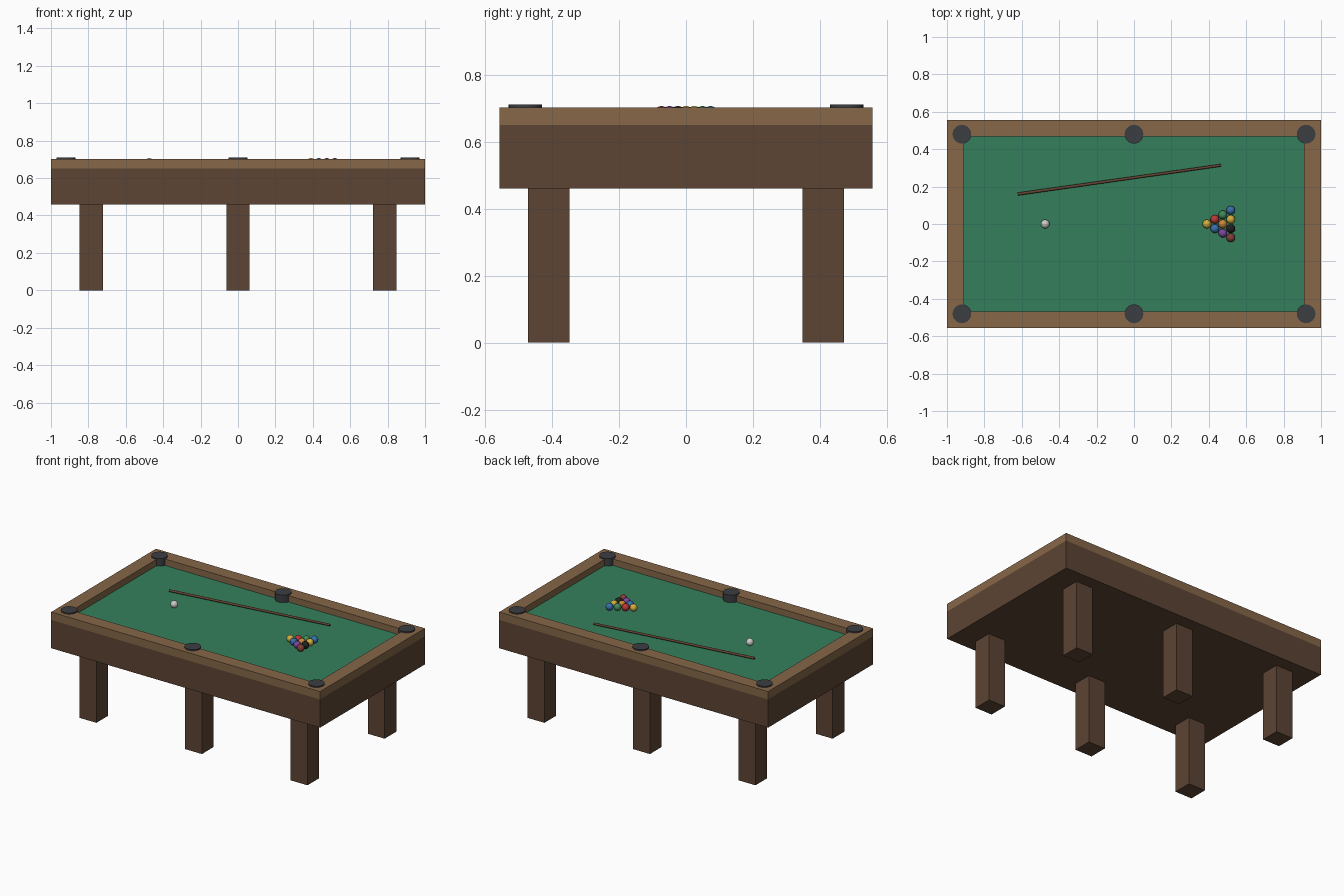
import bpy, bmesh, math
from mathutils import Vector

if "Cube" in bpy.data.objects:
    bpy.data.objects.remove(bpy.data.objects["Cube"])


def material(name, rgb):
    m = bpy.data.materials.new(name)
    m.diffuse_color = (*rgb, 1)
    m.use_nodes = True
    m.node_tree.nodes["Principled BSDF"].inputs["Base Color"].default_value = m.diffuse_color
    return m


def finish(name, bm, mat, smooth=False):
    bmesh.ops.recalc_face_normals(bm, faces=bm.faces[:])
    me = bpy.data.meshes.new(name)
    bm.to_mesh(me)
    bm.free()
    ob = bpy.data.objects.new(name, me)
    bpy.context.collection.objects.link(ob)
    me.materials.append(mat)
    if smooth:
        bpy.ops.object.select_all(action='DESELECT')
        bpy.context.view_layer.objects.active = ob
        ob.select_set(True)
        bpy.ops.object.shade_smooth_by_angle(angle=math.radians(40))
    return ob


def box(name, center, size, mat):
    bm = bmesh.new()
    bmesh.ops.create_cube(bm, size=1)
    bmesh.ops.scale(bm, vec=size, verts=bm.verts)
    ob = finish(name, bm, mat)
    ob.location = center
    return ob


def rod(name, a, b, r1, r2, mat, segments):
    a, b = Vector(a), Vector(b)
    bm = bmesh.new()
    bmesh.ops.create_cone(bm, cap_ends=True, segments=segments,
                          radius1=r1, radius2=r2, depth=(b - a).length)
    ob = finish(name, bm, mat, True)
    ob.location = (a + b) / 2
    ob.rotation_euler = (b - a).to_track_quat('Z', 'Y').to_euler()
    return ob


dark_wood = material("dark wood", (0.107, 0.058, 0.033))
rail_wood = material("rail wood", (0.238, 0.136, 0.065))
felt = material("felt", (0.036, 0.216, 0.107))
pocket_mat = material("pocket", (0.045, 0.048, 0.054))
cue_wood = material("cue wood", (0.13, 0.06, 0.035))

# Table body and playing surface
HX, HY, IX, IY = 1.0, 0.557, 0.91, 0.467
box("table_body", (0, 0, 0.555), (2 * HX, 2 * HY, 0.19), dark_wood)
box("cloth", (0, 0, 0.655), (2 * IX, 2 * IY, 0.01), felt)

# Rail frame: rectangular ring
bm = bmesh.new()
corners = [(-1, -1), (1, -1), (1, 1), (-1, 1)]
loops = [[bm.verts.new((sx * x, sy * y, z)) for sx, sy in corners]
         for x, y, z in ((HX, HY, 0.65), (HX, HY, 0.703), (IX, IY, 0.703), (IX, IY, 0.65))]
for k in range(4):
    p, q = loops[k], loops[(k + 1) % 4]
    for i in range(4):
        j = (i + 1) % 4
        bm.faces.new((p[i], p[j], q[j], q[i]))
finish("rail_frame", bm, rail_wood)

# Six legs and six pockets
for side, s in (("front", -1), ("back", 1)):
    for pos, k in (("left", -1), ("middle", 0), ("right", 1)):
        box(f"{side}_{pos}_leg", (k * 0.785, s * 0.41, 0.23), (0.125, 0.125, 0.46), dark_wood)
        rod(f"{side}_{pos}_pocket", (k * 0.92, s * 0.48, 0.655), (k * 0.92, s * 0.48, 0.711),
            0.05, 0.05, pocket_mat, 24)

# Cue stick
rod("cue_stick", (-0.622, 0.16, 0.675), (0.465, 0.314, 0.675), 0.008, 0.007, cue_wood, 12)

# Balls
R = 0.0235
palette = {
    "white": (0.8, 0.8, 0.78), "yellow": (0.65, 0.42, 0.05), "red": (0.5, 0.04, 0.04),
    "blue": (0.04, 0.16, 0.42), "green": (0.05, 0.25, 0.1), "orange": (0.6, 0.25, 0.04),
    "purple": (0.2, 0.06, 0.35), "black": (0.015, 0.015, 0.015), "maroon": (0.22, 0.05, 0.04)}
ball_mats = {n: material(n + " ball", c) for n, c in palette.items()}


def ball(name, x, y, color):
    bm = bmesh.new()
    bmesh.ops.create_uvsphere(bm, u_segments=20, v_segments=12, radius=R)
    finish(name, bm, ball_mats[color], True).location = (x, y, 0.66 + R)


ball("cue_ball", -0.475, 0, "white")
rack = [["yellow"], ["red", "blue"], ["green", "orange", "purple"],
        ["blue", "yellow", "black", "maroon"]]
for row, colors in enumerate(rack):
    for i, c in enumerate(colors):
        ball(f"rack_ball_{row}_{i}", 0.39 + row * 0.0425, (row / 2 - i) * 0.049, c)
